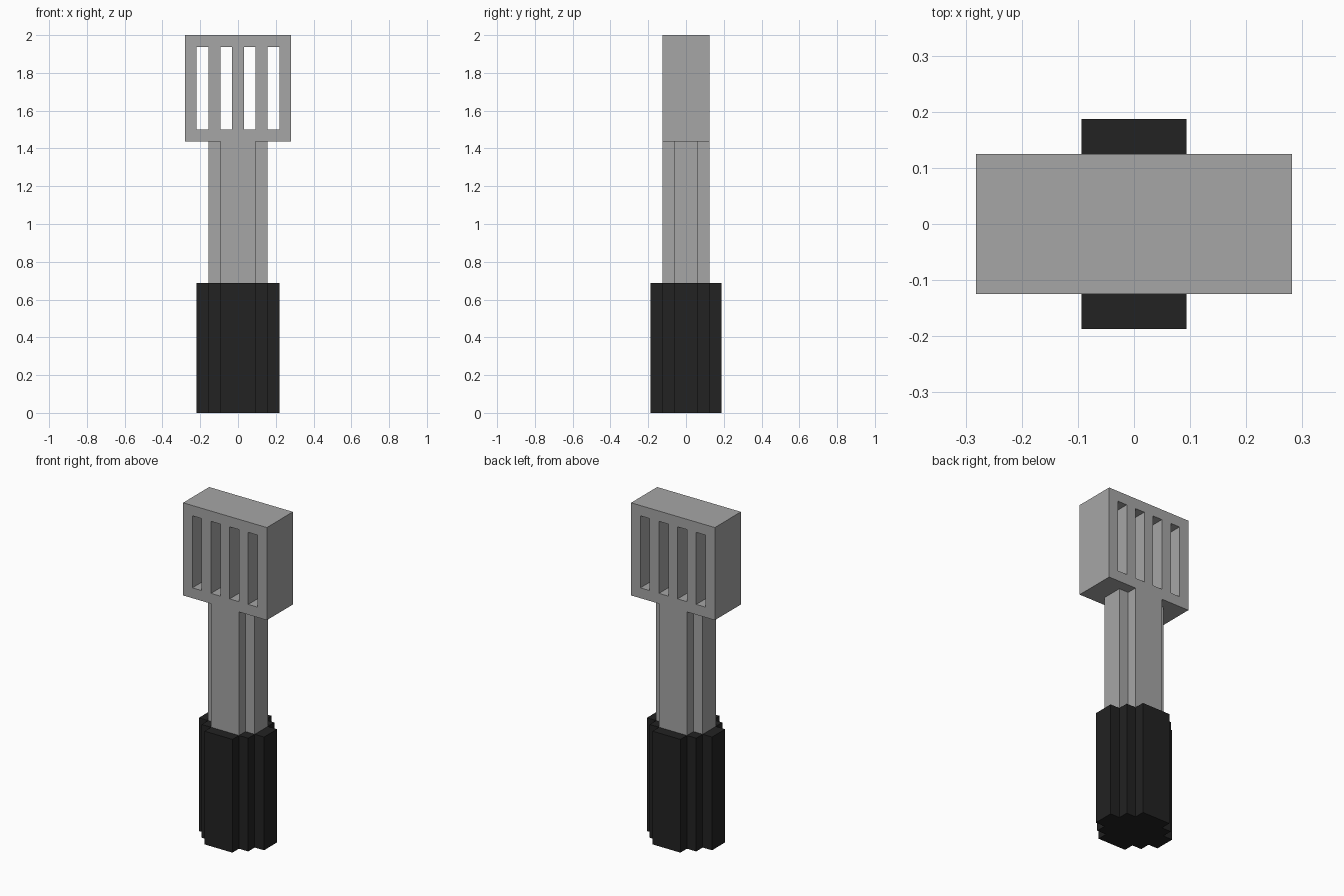
import bpy
import bmesh

cube = bpy.data.objects.get("Cube")
if cube:
    bpy.data.objects.remove(cube, do_unlink=True)

U = 1 / 16  # block unit that every dimension is a multiple of


def make_material(name, value):
    mat = bpy.data.materials.new(name)
    mat.use_nodes = True
    colour = (value, value, value, 1)
    mat.diffuse_color = colour
    mat.node_tree.nodes["Principled BSDF"].inputs["Base Color"].default_value = colour
    return mat


def add_object(name, bm, mat):
    bmesh.ops.recalc_face_normals(bm, faces=bm.faces)
    mesh = bpy.data.meshes.new(name)
    bm.to_mesh(mesh)
    bm.free()
    mesh.materials.append(mat)
    obj = bpy.data.objects.new(name, mesh)
    bpy.context.collection.objects.link(obj)
    return obj


def stepped_prism(name, steps, z0, z1, mat):
    """Upright prism whose outline is a staircase mirrored into four quadrants."""
    quad = [steps[0]]
    for (_, ya), (xb, yb) in zip(steps, steps[1:]):
        quad += [(xb, ya), (xb, yb)]
    outline = quad + [(-x, y) for x, y in reversed(quad)]
    outline += [(-x, -y) for x, y in outline]
    bm = bmesh.new()
    low, high = ([bm.verts.new((x * U, y * U, z * U)) for x, y in outline] for z in (z0, z1))
    bm.faces.new(low[::-1])
    bm.faces.new(high)
    n = len(outline)
    for i in range(n):
        j = (i + 1) % n
        bm.faces.new((low[i], low[j], high[j], high[i]))
    return add_object(name, bm, mat)


grey = make_material("metal grey", 0.381)
black = make_material("grip black", 0.016)

# Grip and shaft
stepped_prism("grip", [(3.5, 1), (2.5, 2), (1.5, 3)], 0, 11, black)
stepped_prism("shaft", [(2.5, 1), (1.5, 2)], 11, 23, grey)

# Slotted head: a sheet of cells with four gaps, thickened front to back
bm = bmesh.new()
xs = [i - 4.5 for i in range(10)]
zs = [23, 24, 31, 32]
grid = [[bm.verts.new((x * U, 0, z * U)) for z in zs] for x in xs]
for i in range(9):
    for k in range(3):
        if i % 2 == 1 and k == 1:
            continue  # slot
        bm.faces.new((grid[i][k], grid[i + 1][k], grid[i + 1][k + 1], grid[i][k + 1]))
head = add_object("slotted_head", bm, grey)
thick = head.modifiers.new("Thickness", 'SOLIDIFY')
thick.thickness = 4 * U
thick.offset = 0
